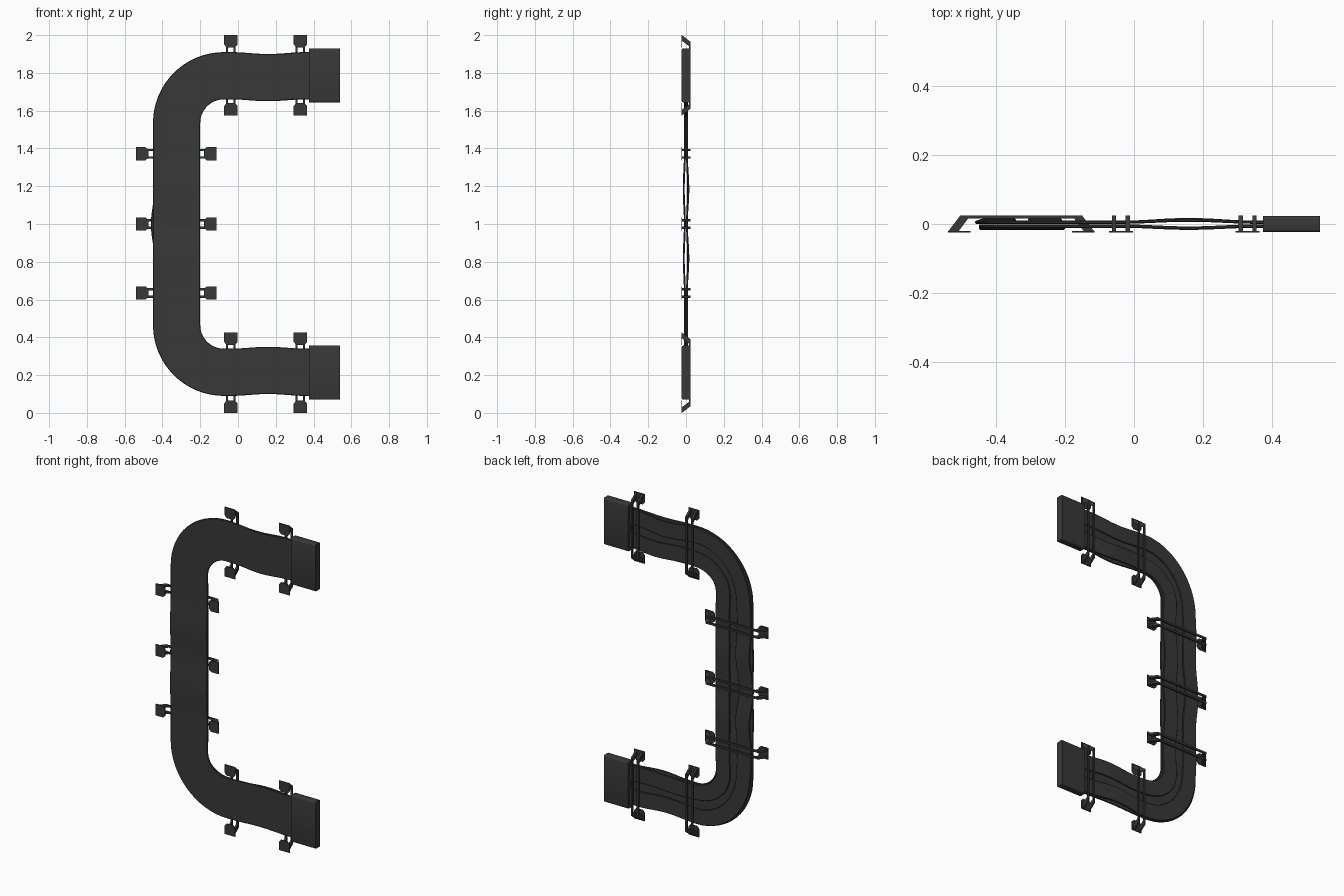
import bpy, bmesh, math
from mathutils import Vector

if "Cube" in bpy.data.objects:
    bpy.data.objects.remove(bpy.data.objects["Cube"])

mat = bpy.data.materials.new("dark_rubber")
mat.diffuse_color = (0.04, 0.04, 0.04, 1)
mat.use_nodes = True
mat.node_tree.nodes["Principled BSDF"].inputs["Base Color"].default_value = mat.diffuse_color


def finish(name, bm, smooth=False):
    bmesh.ops.recalc_face_normals(bm, faces=bm.faces)
    me = bpy.data.meshes.new(name)
    bm.to_mesh(me)
    bm.free()
    ob = bpy.data.objects.new(name, me)
    bpy.context.collection.objects.link(ob)
    me.materials.append(mat)
    if smooth:
        bpy.ops.object.select_all(action='DESELECT')
        ob.select_set(True)
        bpy.context.view_layer.objects.active = ob
        bpy.ops.object.shade_smooth_by_angle(angle=math.radians(35))
    return ob


def prism(bm, pts, direction):
    """Extrude a closed outline along a vector."""
    f = bm.faces.new([bm.verts.new(p) for p in pts])
    ext = bmesh.ops.extrude_face_region(bm, geom=[f])
    vs = [v for v in ext['geom'] if isinstance(v, bmesh.types.BMVert)]
    bmesh.ops.translate(bm, verts=vs, vec=direction)


def hump(t, a, b):
    return 0.5 - 0.5 * math.cos(2 * math.pi * (t - a) / (b - a)) if a < t < b else 0.0


# Centre line: x, z, outward normal, for the upper half, then mirrored down
half = [(0.39 - i * 0.465 / 24, 1.785, 0.0, 1.0) for i in range(24)]
for i in range(17):
    a = math.pi / 2 * (1 + i / 16)
    half.append((-0.075 + 0.25 * math.cos(a), 1.535 + 0.25 * math.sin(a), math.cos(a), math.sin(a)))
half += [(-0.325, 1.535 - 0.535 * i / 28, -1.0, 0.0) for i in range(1, 29)]
path = half + [(x, 2 - z, nx, -nz) for x, z, nx, nz in reversed(half[:-1])]


def ribbon(name, lo, hi, y0, amp, thick, leg_shift, wave, mid_hump):
    """Flat cable swept along the centre line, bulging between the clips."""
    bm = bmesh.new()
    h = thick / 2
    c = h * 0.6
    prof = [(lo, -h + c), (lo + c, -h), (hi - c, -h), (hi, -h + c),
            (hi, h - c), (hi - c, h), (lo + c, h), (lo, h - c)]
    prev = None
    for k, (x, z, nx, nz) in enumerate(path):
        leg = hump(x, -0.04, 0.36)
        run = hump(z, 0.635, 1.0) + hump(z, 1.0, 1.37) if x < -0.3 else 0
        y = y0 + amp * (leg + run)
        s = leg_shift * leg + wave * math.sin(k * 0.3) + mid_hump * hump(z, 0.78, 1.22)
        ring = [bm.verts.new((x + nx * (o + s), y + d, z + nz * (o + s))) for o, d in prof]
        if prev:
            for i in range(8):
                j = (i + 1) % 8
                bm.faces.new((prev[i], prev[j], ring[j], ring[i]))
        else:
            bm.faces.new(ring)
        prev = ring
    bm.faces.new(prev)
    finish(name, bm, True)


ribbon("front_cable", -0.125, 0.125, -0.006, -0.006, 0.010, -0.01, 0.0, 0.0)
ribbon("back_cable_outer", 0.022, 0.118, 0.005, 0.006, 0.009, -0.01, 0.004, 0.014)
ribbon("back_cable_inner", -0.118, -0.022, 0.005, 0.008, 0.009, -0.01, -0.004, 0.003)

# End connectors: rounded blocks
for name, zc in (("upper_connector", 1.787), ("lower_connector", 0.213)):
    bm = bmesh.new()
    w, t, c = 0.143, 0.0235, 0.009
    prof = []
    for sx, sz, a0 in ((1, 1, 0), (-1, 1, 90), (-1, -1, 180), (1, -1, 270)):
        for s in range(4):
            a = math.radians(a0 + s * 30)
            prof.append((0.375, sx * (t - c) + c * math.cos(a), zc + sz * (w - c) + c * math.sin(a)))
    prism(bm, prof, Vector((0.165, 0, 0)))
    finish(name, bm, True)


def clip(name, cx, cz, along):
    """Two bent rods behind the cables, ending in flat front pads."""
    bm = bmesh.new()
    u = Vector((1, 0, 0)) if along == 'x' else Vector((0, 0, 1))
    v = Vector((0, 0, 1)) if along == 'x' else Vector((1, 0, 0))
    o = Vector((cx, 0, cz))
    Y = Vector((0, 1, 0))
    L = 0.2125
    side = [(L, -0.022), (L - 0.036, 0.025), (-L + 0.036, 0.025), (-L, -0.022),
            (-L + 0.03, -0.022), (-L + 0.059, 0.0165), (L - 0.059, 0.0165), (L - 0.03, -0.022)]
    for s in (-0.02, 0.02):
        prism(bm, [o + u * a + Y * b + v * (s - 0.006) for a, b in side], v * 0.012)
    pad = [(L, -0.035), (L, 0.035), (L - 0.05, 0.035), (L - 0.065, 0.022),
           (L - 0.065, -0.022), (L - 0.05, -0.035)]
    for sg in (1, -1):
        prism(bm, [o + u * (a * sg) + v * b - Y * 0.025 for a, b in pad], Y * 0.005)
    finish(name, bm)


# Clips on the upright run and on both legs
for i, z in enumerate((0.635, 1.0, 1.372)):
    clip(f"upright_clip_{i + 1}", -0.3275, z, 'x')
for leg, z in (("upper", 1.7875), ("lower", 0.2125)):
    for i, x in enumerate((-0.038, 0.33)):
        clip(f"{leg}_leg_clip_{i + 1}", x, z, 'z')
